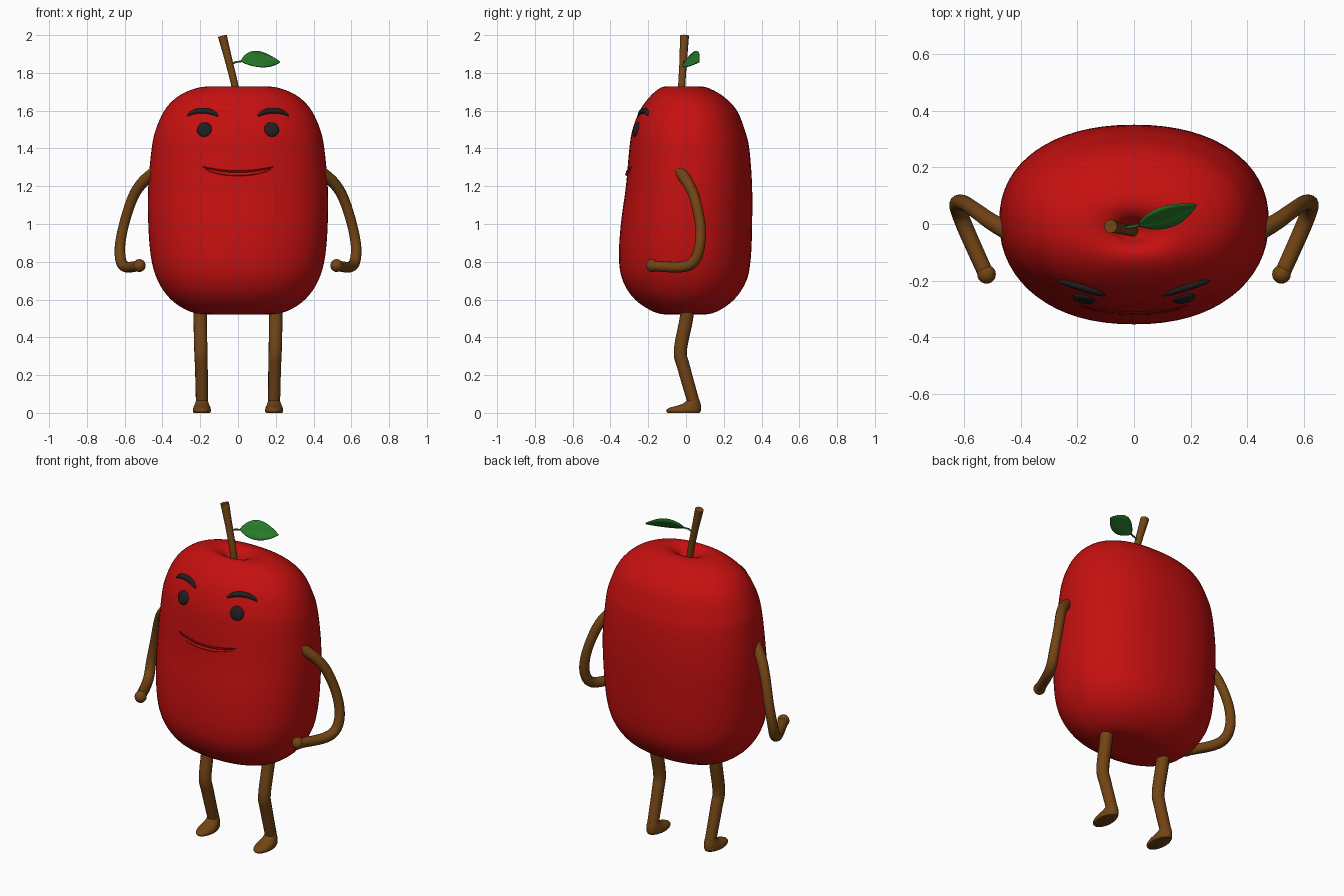
import bpy, bmesh, math
from mathutils import Vector, Matrix
from mathutils.bvhtree import BVHTree

if "Cube" in bpy.data.objects:
    bpy.data.objects.remove(bpy.data.objects["Cube"])


def material(name, rgb):
    m = bpy.data.materials.new(name)
    m.diffuse_color = (*rgb, 1)
    m.use_nodes = True
    m.node_tree.nodes["Principled BSDF"].inputs["Base Color"].default_value = m.diffuse_color
    return m


RED = material("apple red", (0.56, 0.005, 0.005))
DARK_RED = material("mouth dark red", (0.12, 0.002, 0.002))
BROWN = material("bark brown", (0.17, 0.058, 0.007))
GREEN = material("leaf green", (0.02, 0.19, 0.022))
BLACK = material("charcoal", (0.014, 0.014, 0.015))


def finish(name, bm, mat, angle=50):
    bmesh.ops.recalc_face_normals(bm, faces=bm.faces)
    me = bpy.data.meshes.new(name)
    bm.to_mesh(me)
    bm.free()
    me.materials.append(mat)
    ob = bpy.data.objects.new(name, me)
    bpy.context.collection.objects.link(ob)
    bpy.ops.object.select_all(action='DESELECT')
    ob.select_set(True)
    bpy.context.view_layer.objects.active = ob
    bpy.ops.object.shade_smooth_by_angle(angle=math.radians(angle))
    return ob


def spline(rows, steps):
    """Catmull-Rom through rows of numbers."""
    rows = [Vector(r) for r in rows]
    p = [2 * rows[0] - rows[1]] + rows + [2 * rows[-1] - rows[-2]]
    out = []
    for i in range(1, len(p) - 2):
        a, b, c, d = p[i - 1:i + 3]
        for k in range(steps):
            t = k / steps
            out.append(0.5 * (2 * b + (c - a) * t + (2 * a - 5 * b + 4 * c - d) * t * t
                              + (3 * b - a - 3 * c + d) * t ** 3))
    return out + [rows[-1]]


def loft(name, rings, mat, angle=50):
    bm = bmesh.new()
    vs = [[bm.verts.new(co) for co in r] for r in rings]
    n = len(vs[0])
    for a, b in zip(vs, vs[1:]):
        for i in range(n):
            bm.faces.new((a[i], a[(i + 1) % n], b[(i + 1) % n], b[i]))
    bm.faces.new(vs[0])
    bm.faces.new(vs[-1])
    return finish(name, bm, mat, angle)


def oval_stack(name, rows, mat, n=64, steps=4, power=2.2, ox=0):
    """Rows are height, half width, front y, back y."""
    rings = []
    for z, hx, yf, yb in spline(rows, steps):
        ring = []
        for i in range(n):
            a = math.tau * i / n
            c, s = math.cos(a), math.sin(a)
            x = math.copysign(abs(c) ** (2 / power), c) * hx
            y = math.copysign(abs(s) ** (2 / power), s) * (yb - yf) / 2
            ring.append((ox + x, (yf + yb) / 2 + y, z))
        rings.append(ring)
    return loft(name, rings, mat)


def tube(name, rows, mat, n=14, steps=5):
    """Rows are x, y, z, radius."""
    pts = spline(rows, steps)
    pos = [p.xyz for p in pts]
    rings, side = [], None
    for i, p in enumerate(pos):
        t = (pos[min(i + 1, len(pos) - 1)] - pos[max(i - 1, 0)]).normalized()
        side = t.orthogonal() if side is None else side - t * side.dot(t)
        side.normalize()
        up = t.cross(side)
        rings.append([p + pts[i].w * (side * math.cos(math.tau * k / n) + up * math.sin(math.tau * k / n))
                      for k in range(n)])
    return loft(name, rings, mat)


def ball(name, centre, scale, mat, rot=Matrix()):
    bm = bmesh.new()
    bmesh.ops.create_uvsphere(bm, u_segments=24, v_segments=14, radius=1)
    bm.transform(Matrix.Translation(centre) @ rot @ Matrix.Diagonal((*scale, 1)))
    return finish(name, bm, mat)


# Body with stem hollow
body = oval_stack("body", [
    (0.525, 0.01, -0.01, 0.00), (0.520, 0.13, -0.09, 0.08), (0.535, 0.25, -0.17, 0.16),
    (0.60, 0.355, -0.27, 0.255), (0.70, 0.425, -0.335, 0.32), (0.82, 0.46, -0.355, 0.343),
    (1.00, 0.475, -0.345, 0.35), (1.20, 0.475, -0.318, 0.35), (1.40, 0.457, -0.30, 0.335),
    (1.50, 0.435, -0.283, 0.31), (1.60, 0.39, -0.245, 0.27), (1.67, 0.325, -0.195, 0.205),
    (1.715, 0.235, -0.145, 0.13), (1.728, 0.15, -0.105, 0.075), (1.712, 0.085, -0.075, 0.035),
    (1.68, 0.05, -0.055, 0.01), (1.65, 0.015, -0.035, -0.01)], RED)

tree = BVHTree.FromPolygons([v.co for v in body.data.vertices],
                            [p.vertices[:] for p in body.data.polygons])


def on_face(x, z):
    hit, normal, _, _ = tree.ray_cast(Vector((x, -2, z)), Vector((0, 1, 0)))
    return hit, normal


# Mouth line and lower lip
def mouth_rows(dz, half, radius):
    rows = []
    for i in range(13):
        u = i / 6 - 1
        z = 1.272 + 0.028 * abs(u) ** 2.2 + dz
        rows.append((*on_face(u * half, z)[0], radius * (1 - 0.75 * u ** 4)))
    return rows


tube("mouth", mouth_rows(0.004, 0.19, 0.007), DARK_RED, 8, 3)
tube("lower_lip", mouth_rows(-0.008, 0.175, 0.010), RED, 8, 3)

# Stem
tube("stem", [(0.0, -0.027, 1.63, 0.018), (-0.016, -0.023, 1.73, 0.019),
              (-0.048, -0.015, 1.86, 0.020), (-0.083, -0.008, 1.996, 0.024)], BROWN)

# Leaf stalk and leaf
tube("leaf_stalk", [(-0.045, -0.012, 1.842, 0.006), (-0.01, -0.01, 1.857, 0.005),
                    (0.03, 0.0, 1.862, 0.004)], GREEN, 8)
bm = bmesh.new()
start, end = Vector((0.015, -0.004, 1.862)), Vector((0.222, 0.068, 1.858))
across = Vector((-0.02, 0.033, 0.042))
normal = (end - start).cross(across).normalized()
grid = []
for i in range(17):
    t = i / 16
    w = max(0.02, math.sin(math.pi * t ** 0.9) ** 0.85)
    mid = start.lerp(end, t) + Vector((0, 0, 0.008 * math.sin(math.pi * t)))
    grid.append([bm.verts.new(mid + across * w * s + normal * 0.008 * w * s * s)
                 for s in (-1, -0.5, 0, 0.5, 1)])
for a, b in zip(grid, grid[1:]):
    for j in range(4):
        bm.faces.new((a[j], a[j + 1], b[j + 1], b[j]))
leaf = finish("leaf", bm, GREEN)
mod = leaf.modifiers.new("thickness", 'SOLIDIFY')
mod.thickness = 0.006
mod.offset = 0

for side, label in ((-1, "right"), (1, "left")):
    # Eye
    centre, nrm = on_face(side * 0.178, 1.50)
    ball(label + "_eye", centre, (0.04, 0.04, 0.014), BLACK,
         nrm.to_track_quat('Z', 'Y').to_matrix().to_4x4())

    # Eyebrow
    brow = [(0.105, 1.572, 0.006), (0.135, 1.590, 0.014), (0.175, 1.599, 0.016),
            (0.215, 1.597, 0.015), (0.248, 1.586, 0.011), (0.268, 1.572, 0.004)]
    tube(label + "_eyebrow", [(*on_face(side * x, z)[0], r) for x, z, r in brow], BLACK, 10)

    # Arm and hand
    arm = [(0.44, -0.03, 1.275, 0.032), (0.505, 0.008, 1.22, 0.030), (0.557, 0.045, 1.14, 0.028),
           (0.603, 0.075, 1.00, 0.027), (0.625, 0.072, 0.88, 0.028), (0.618, 0.04, 0.80, 0.029),
           (0.59, -0.03, 0.772, 0.029), (0.525, -0.175, 0.778, 0.028)]
    tube(label + "_arm", [(side * x, y, z, r) for x, y, z, r in arm], BROWN)
    ball(label + "_hand", (side * 0.522, -0.178, 0.78), (0.033, 0.033, 0.034), BROWN)

    # Leg and foot
    leg = [(0.202, 0.012, 0.62, 0.036), (0.200, 0.002, 0.50, 0.036), (0.197, -0.030, 0.33, 0.035),
           (0.194, -0.012, 0.24, 0.034), (0.191, 0.042, 0.05, 0.032)]
    tube(label + "_leg", [(side * x, y, z, r) for x, y, z, r in leg], BROWN)
    oval_stack(label + "_foot", [
        (0.0, 0.043, -0.097, 0.072), (0.012, 0.048, -0.105, 0.079), (0.028, 0.045, -0.085, 0.080),
        (0.045, 0.038, -0.025, 0.078), (0.07, 0.030, 0.012, 0.070)],
        BROWN, 28, 3, 2.0, side * 0.191)
